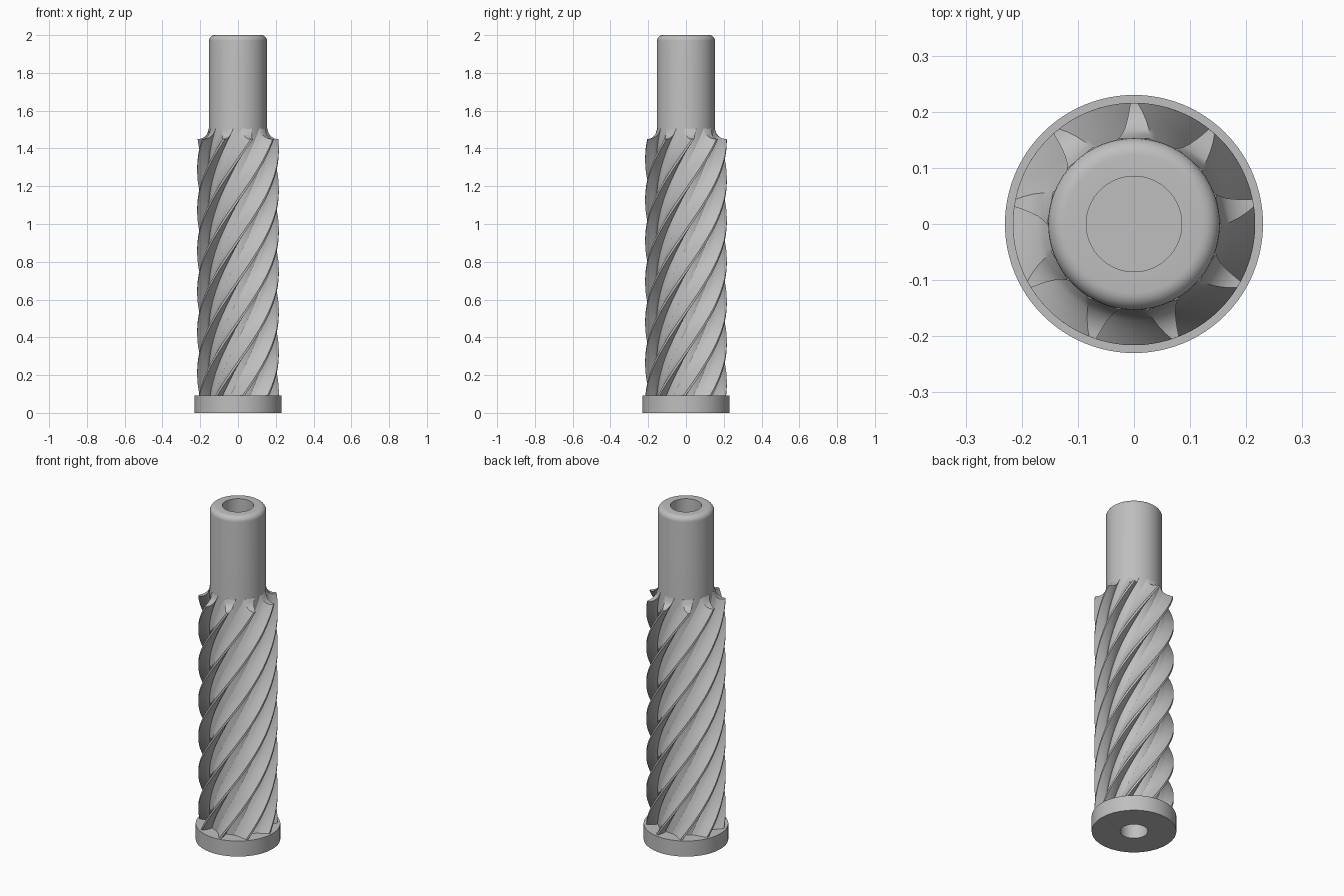
import bpy, bmesh
from math import cos, sin, pi, radians, sqrt

old = bpy.data.objects.get("Cube")
if old:
    bpy.data.objects.remove(old, do_unlink=True)

steel = bpy.data.materials.new("steel_grey")
steel.use_nodes = True
grey = (0.52, 0.52, 0.52, 1)
steel.diffuse_color = grey
steel.node_tree.nodes["Principled BSDF"].inputs["Base Color"].default_value = grey


def finish(bm, name, angle=35):
    bmesh.ops.recalc_face_normals(bm, faces=bm.faces)
    mesh = bpy.data.meshes.new(name)
    bm.to_mesh(mesh)
    bm.free()
    obj = bpy.data.objects.new(name, mesh)
    bpy.context.collection.objects.link(obj)
    mesh.materials.append(steel)
    bpy.ops.object.select_all(action="DESELECT")
    obj.select_set(True)
    bpy.context.view_layer.objects.active = obj
    bpy.ops.object.shade_smooth_by_angle(angle=radians(angle))


def lathe(name, profile, sides=96):
    """Revolve an (r, z) profile that starts and ends on the axis."""
    bm = bmesh.new()
    verts = [bm.verts.new((r, 0, z)) for r, z in profile]
    edges = [bm.edges.new(pair) for pair in zip(verts, verts[1:])]
    bmesh.ops.spin(bm, geom=verts + edges, cent=(0, 0, 0), axis=(0, 0, 1),
                   angle=2 * pi, steps=sides, use_duplicate=False)
    bmesh.ops.remove_doubles(bm, verts=bm.verts, dist=1e-5)
    finish(bm, name)


# Shaft with flange, rounded top edge and a blind bore at each end
SHAFT, FLANGE, FLANGE_TOP = 0.153, 0.23, 0.093
ROUND = 0.03
corner = [(SHAFT - ROUND + ROUND * cos(a), 2 - ROUND + ROUND * sin(a))
          for a in [i * pi / 12 for i in range(7)]]
lathe("shaft_and_flange",
      [(0, 0.4), (0.075, 0.4), (0.075, 0), (FLANGE, 0), (FLANGE, FLANGE_TOP),
       (SHAFT, FLANGE_TOP)] + corner + [(0.085, 2), (0.085, 1.6), (0, 1.6)])

# Helical teeth, with run-out ends scooped down from the shaft
TEETH, PITCH, LAYERS = 9, 1.94, 90
TIP, SCOOP, TOP = 0.216, 0.055, 1.505
# radius, leading and trailing edge angles in degrees at the scooped end
SECTION = [(0.151, 13, -13.5), (0.155, 10.3, -11.5), (0.162, 7.6, -10.2),
           (0.172, 5.4, -8.8), (0.187, 3.6, -6.6), (0.203, 2.4, -4),
           (TIP, 1.7, -1.7)]


def end_height(r):
    reach = min(SCOOP, max(0, TIP - 0.005 - r))
    return TOP - sqrt(SCOOP ** 2 - reach ** 2)


def column(bm, r, end_angle):
    top = end_height(r)
    line = []
    for i in range(LAYERS + 1):
        z = FLANGE_TOP + (top - FLANGE_TOP) * i / LAYERS
        a = radians(end_angle) - 2 * pi * (top - z) / PITCH
        line.append(bm.verts.new((r * cos(a), r * sin(a), z)))
    return line


bm = bmesh.new()
for t in range(TEETH):
    base = 90 + t * 360 / TEETH
    lead = [column(bm, r, base + a) for r, a, b in SECTION]
    trail = [column(bm, r, base + b) for r, a, b in SECTION]
    outline = lead + trail[::-1]
    for p, q in zip(outline, outline[1:]):
        for i in range(LAYERS):
            bm.faces.new((p[i], q[i], q[i + 1], p[i + 1]))
    for k in range(len(SECTION) - 1):
        for i in (0, LAYERS):
            bm.faces.new((lead[k][i], lead[k + 1][i], trail[k + 1][i], trail[k][i]))
finish(bm, "helical_teeth")
